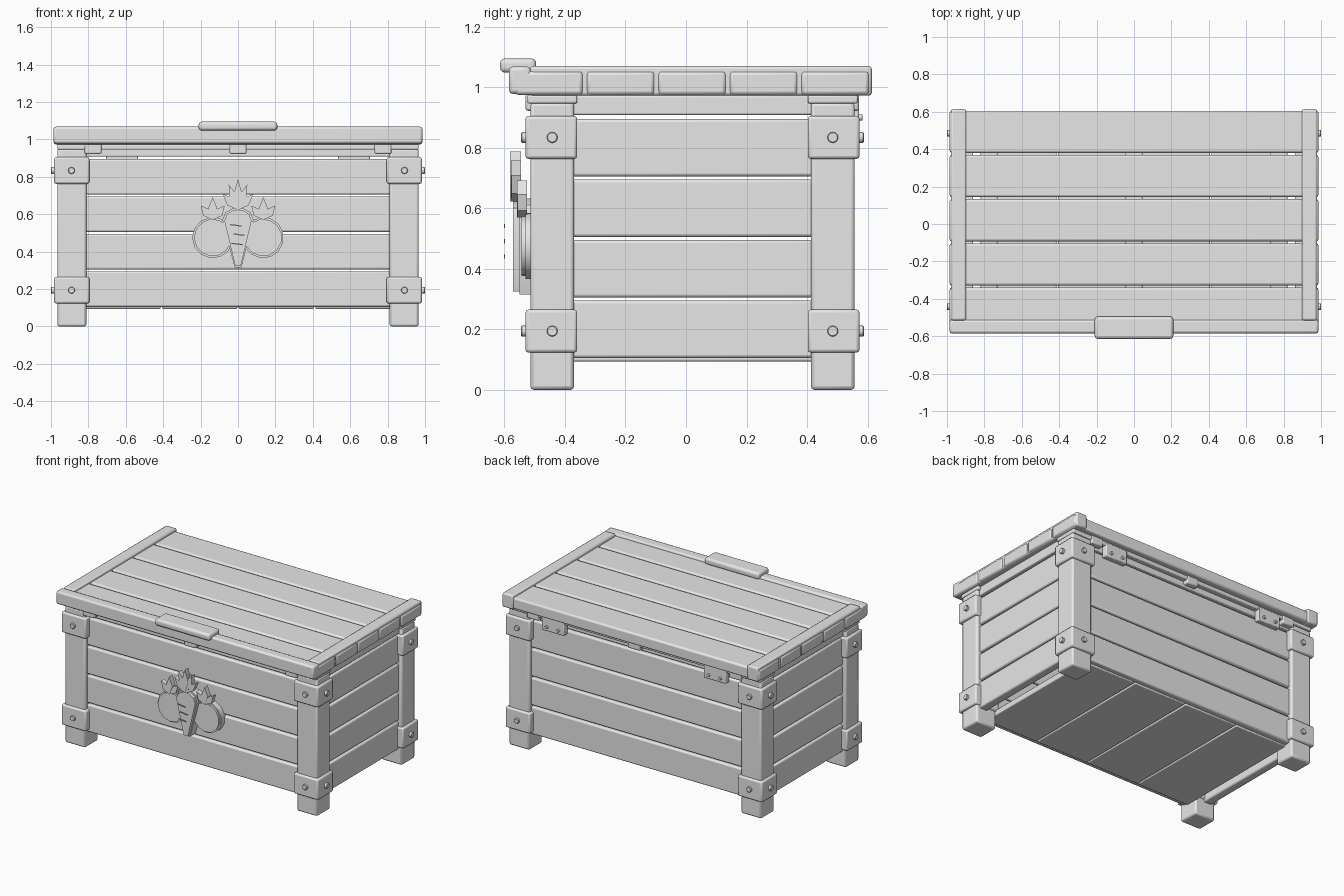
import bpy, bmesh, math

if "Cube" in bpy.data.objects:
    bpy.data.objects.remove(bpy.data.objects["Cube"])

wood = bpy.data.materials.new("plain_grey")
wood.diffuse_color = (0.8, 0.8, 0.8, 1)
wood.use_nodes = True
wood.node_tree.nodes["Principled BSDF"].inputs["Base Color"].default_value = wood.diffuse_color


def finish(name, bm, bevel=0.0, seg=2):
    bmesh.ops.recalc_face_normals(bm, faces=bm.faces)
    me = bpy.data.meshes.new(name)
    bm.to_mesh(me)
    bm.free()
    me.materials.append(wood)
    ob = bpy.data.objects.new(name, me)
    bpy.context.collection.objects.link(ob)
    if bevel:
        m = ob.modifiers.new("Bevel", 'BEVEL')
        m.width, m.segments, m.limit_method = bevel, seg, 'ANGLE'
    bpy.ops.object.select_all(action='DESELECT')
    ob.select_set(True)
    bpy.context.view_layer.objects.active = ob
    bpy.ops.object.shade_smooth_by_angle(angle=math.radians(35))
    return ob


def box(name, x0, x1, y0, y1, z0, z1, bevel=0.008, seg=2):
    bm = bmesh.new()
    bmesh.ops.create_cube(bm, size=1)
    lo, hi = (x0, y0, z0), (x1, y1, z1)
    for v in bm.verts:
        for i in range(3):
            a, b = min(lo[i], hi[i]), max(lo[i], hi[i])
            v.co[i] = a if v.co[i] < 0 else b
    return finish(name, bm, bevel, seg)


def plate(name, pts, y0, y1, bevel=0.0):
    """Profile in the xz plane, extruded from y0 to y1."""
    bm = bmesh.new()
    f = bm.faces.new([bm.verts.new((x, y0, z)) for x, z in pts])
    r = bmesh.ops.extrude_face_region(bm, geom=[f])
    for v in r['geom']:
        if isinstance(v, bmesh.types.BMVert):
            v.co.y = y1
    return finish(name, bm, bevel, 1)


def rod(name, axis, centre, r, depth, n=12):
    bm = bmesh.new()
    bmesh.ops.create_cone(bm, cap_ends=True, segments=n, radius1=r, radius2=r, depth=depth)
    ob = finish(name, bm, min(r, depth) * 0.15, 1)
    ob.location = centre
    ob.rotation_euler = (0, math.pi / 2, 0) if axis == 'x' else (math.pi / 2, 0, 0)
    return ob


CY = 0.0215  # centre of the chest body in y

# Posts, corner brackets and bolts
for sx in (-1, 1):
    for sy in (-1, 1):
        box("post", sx * 0.811, sx * 0.966, CY + sy * 0.391, CY + sy * 0.536, 0, 0.95, 0.012)
        for zc in (0.194, 0.834):
            box("corner_bracket", sx * 0.795, sx * 0.983, CY + sy * 0.381, CY + sy * 0.552,
                zc - 0.071, zc + 0.071, 0.01)
            rod("bracket_bolt", 'y', (sx * 0.89, CY + sy * 0.552, zc), 0.018, 0.028)
            rod("bracket_bolt", 'x', (sx * 0.985, CY + sy * 0.4635, zc), 0.018, 0.03)

# Wall planks with narrow gaps
for i in range(4):
    z0, z1 = 0.1 + 0.2 * i + 0.005, 0.3 + 0.2 * i - 0.005
    for s in (-1, 1):
        box("long_wall_plank", -0.84, 0.84, CY + s * 0.455, CY + s * 0.512, z0, z1, 0.01)
        box("side_wall_plank", s * 0.88, s * 0.94, CY - 0.42, CY + 0.42, z0, z1, 0.01)

# Floor boards
for i in range(4):
    x0 = -0.82 + 0.41 * i
    box("floor_board", x0 + 0.004, x0 + 0.406, CY - 0.475, CY + 0.475, 0.094, 0.135, 0.006)

# Top rails and rim under the lid
for s in (-1, 1):
    box("long_top_rail", -0.84, 0.84, CY + s * 0.455, CY + s * 0.512, 0.908, 0.95, 0.006)
    box("side_top_rail", s * 0.86, s * 0.945, CY - 0.42, CY + 0.42, 0.908, 0.972, 0.006)
    box("rim", -0.966, 0.966, CY + s * 0.381, CY + s * 0.546, 0.946, 0.974, 0.006)

# Lid planks, end boards, front board, battens and handle
for i in range(5):
    y0 = -0.565 + 0.2363 * i
    box("lid_plank", -0.986, 0.986, y0, y0 + 0.225, 0.974, 1.053, 0.012)
for s in (-1, 1):
    box("lid_end_board", s * 0.897, s * 0.979, -0.515, 0.614, 0.972, 1.07, 0.01)
box("lid_front_board", -0.986, 0.986, -0.585, -0.513, 0.978, 1.068, 0.012)
for x in (-0.775, 0, 0.775):
    box("lid_batten", x - 0.045, x + 0.045, -0.53, 0.572, 0.922, 0.98, 0.008)
box("lid_handle", -0.21, 0.21, -0.614, -0.495, 1.048, 1.095, 0.016, 3)

# Hinges on the back
for s in (-1, 1):
    box("hinge_plate", s * 0.535, s * 0.705, 0.53, 0.572, 0.87, 0.965, 0.006)
    for d in (-0.045, 0.045):
        rod("hinge_bolt", 'y', (s * 0.62 + d, 0.573, 0.9), 0.011, 0.02, 10)

# Emblem: two round vegetables with an outline plate and a raised disc
for s in (-1, 1):
    for r, y0, y1 in ((0.11, -0.48, -0.53), (0.1, -0.52, -0.543)):
        pts = [(s * 0.135 + r * math.cos(math.tau * (k + 0.5) / 13),
                0.475 + r * math.sin(math.tau * (k + 0.5) / 13)) for k in range(13)]
        plate("round_vegetable", pts, y0, y1)

# Emblem: carrot with an outline plate and three grooves
half = [(0.018, 0.315), (0.083, 0.57), (0.068, 0.61), (0.028, 0.632)]
for k, y0, y1 in ((1.0, -0.48, -0.55), (0.87, -0.54, -0.572)):
    side = [(x * k, 0.48 + (z - 0.48) * (0.5 + k / 2)) for x, z in half]
    plate("carrot", side + [(-x, z) for x, z in reversed(side)], y0, y1)
for x, z in ((-0.012, 0.54), (0.005, 0.49), (-0.005, 0.44)):
    plate("carrot_groove", [(x - 0.03, z + 0.002), (x + 0.03, z - 0.006),
                            (x + 0.03, z), (x - 0.03, z + 0.008)], -0.598, -0.602)


# Emblem: pointed leaves fanned from a base
def leaves(name, cx, cz, fan, width, y0, y1):
    for i, (deg, length) in enumerate(fan):
        a = math.radians(deg)
        dx, dz = math.sin(a), math.cos(a)
        m = 0.5 * length
        pts = [(cx, cz), (cx + dx * m + dz * width, cz + dz * m - dx * width),
               (cx + dx * length, cz + dz * length),
               (cx + dx * m - dz * width, cz + dz * m + dx * width)]
        lift = -0.002 * (2 - abs(i - len(fan) // 2))
        plate(name, pts, y0, y1 + lift)


leaves("carrot_leaf", 0, 0.622, [(-43, 0.12), (-20, 0.145), (0, 0.165), (20, 0.145), (43, 0.12)],
       0.024, -0.545, -0.577)
for s in (-1, 1):
    leaves("side_leaf", s * 0.135, 0.57, [(-40, 0.1), (0, 0.122), (40, 0.1)],
           0.024, -0.525, -0.555)
